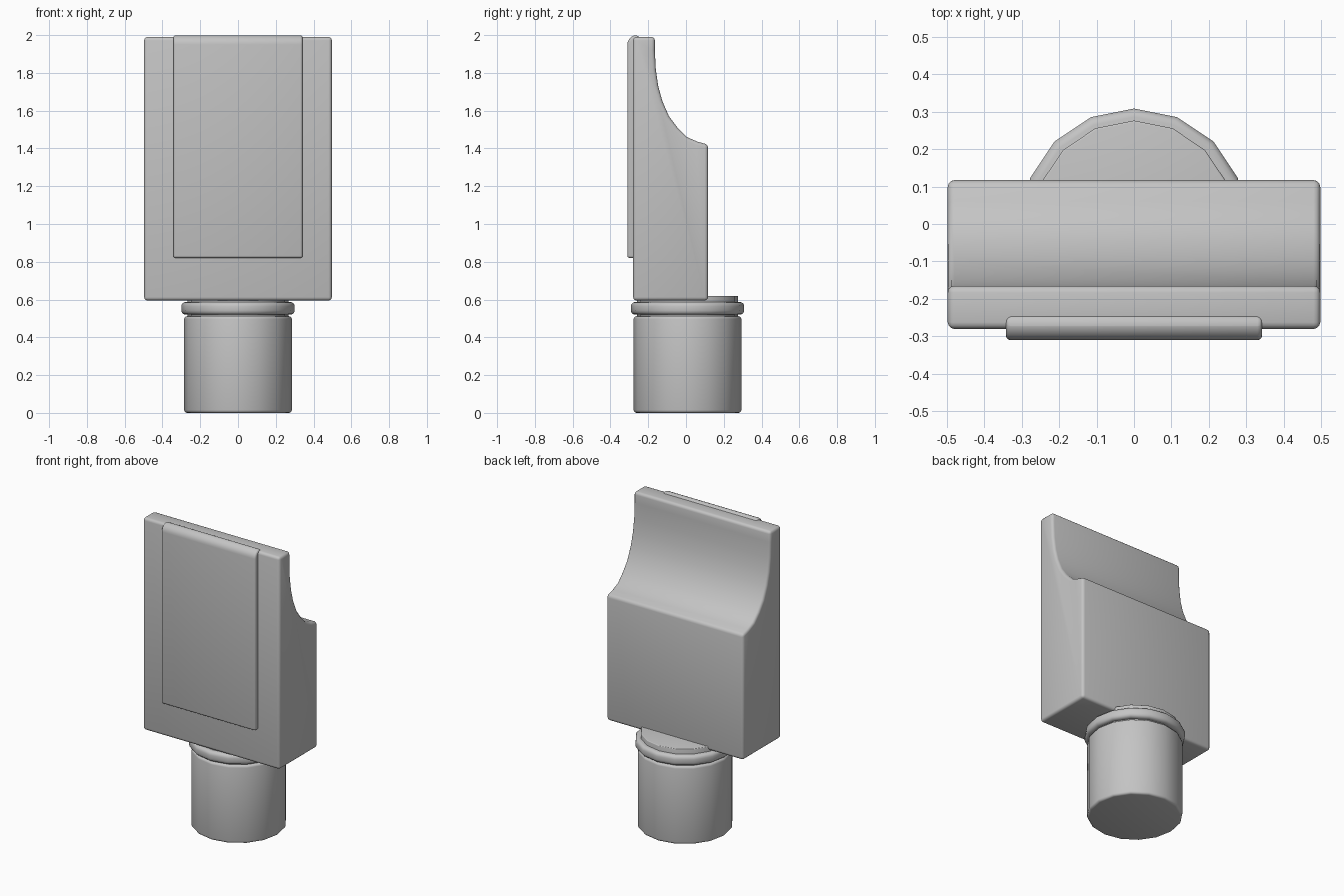
import bpy, bmesh
from math import radians, sin, cos, pi

if "Cube" in bpy.data.objects:
    bpy.data.objects.remove(bpy.data.objects["Cube"])

grey = bpy.data.materials.new("plain grey")
grey.use_nodes = True
colour = (0.55, 0.55, 0.55, 1)
grey.diffuse_color = colour
grey.node_tree.nodes["Principled BSDF"].inputs["Base Color"].default_value = colour


def finish(name, bm, bevel, segments=3, limit=30):
    """Round the sharp edges, then smooth-shade and name the part."""
    bmesh.ops.recalc_face_normals(bm, faces=bm.faces)
    sharp = [e for e in bm.edges if e.calc_face_angle(0) > radians(limit)]
    bmesh.ops.bevel(bm, geom=sharp, offset=bevel, segments=segments,
                    profile=0.5, affect='EDGES', clamp_overlap=True)
    mesh = bpy.data.meshes.new(name)
    bm.to_mesh(mesh)
    bm.free()
    mesh.materials.append(grey)
    obj = bpy.data.objects.new(name, mesh)
    bpy.context.collection.objects.link(obj)
    bpy.ops.object.select_all(action='DESELECT')
    obj.select_set(True)
    bpy.context.view_layer.objects.active = obj
    bpy.ops.object.shade_smooth_by_angle(angle=radians(35))
    return obj


def side_extrusion(name, profile, half_width, bevel):
    """Extrude a (y, z) side profile across x."""
    bm = bmesh.new()
    face = bm.faces.new([bm.verts.new((-half_width, y, z)) for y, z in profile])
    new = bmesh.ops.extrude_face_region(bm, geom=[face])["geom"]
    bmesh.ops.translate(bm, vec=(2 * half_width, 0, 0),
                        verts=[v for v in new if isinstance(v, bmesh.types.BMVert)])
    return finish(name, bm, bevel)


def round_part(name, radius, bottom, top, bevel):
    """Sixteen-sided upright cylinder with rounded rims."""
    bm = bmesh.new()
    rings = [[bm.verts.new((radius * sin(i * pi / 8), 0.008 + radius * cos(i * pi / 8), z))
              for i in range(16)] for z in (bottom, top)]
    for i in range(16):
        j = (i + 1) % 16
        bm.faces.new((rings[0][i], rings[0][j], rings[1][j], rings[1][i]))
    for ring in rings:
        bm.faces.new(ring)
    return finish(name, bm, bevel)


# Main body with the scooped back
scoop = [(0.117, 1.42), (0.06, 1.436), (0.005, 1.46), (-0.045, 1.51), (-0.09, 1.57),
         (-0.125, 1.65), (-0.147, 1.73), (-0.16, 1.82), (-0.165, 1.92)]
side_extrusion("body", [(-0.28, 0.595), (0.117, 0.595)] + scoop
               + [(-0.165, 1.99), (-0.28, 1.99)], 0.497, 0.018)

# Raised front panel with a rounded top edge
arc = [(-0.26 - 0.05 * sin(i * pi / 12), 1.95 + 0.05 * cos(i * pi / 12)) for i in range(7)]
side_extrusion("front_panel", [(-0.24, 1.985)] + arc
               + [(-0.31, 0.82), (-0.24, 0.82)], 0.342, 0.018)

# Round stem, neck and collar
round_part("stem", 0.285, 0.0, 0.512, 0.015)
round_part("neck", 0.268, 0.48, 0.62, 0.005)
round_part("collar", 0.3, 0.52, 0.587, 0.022)
